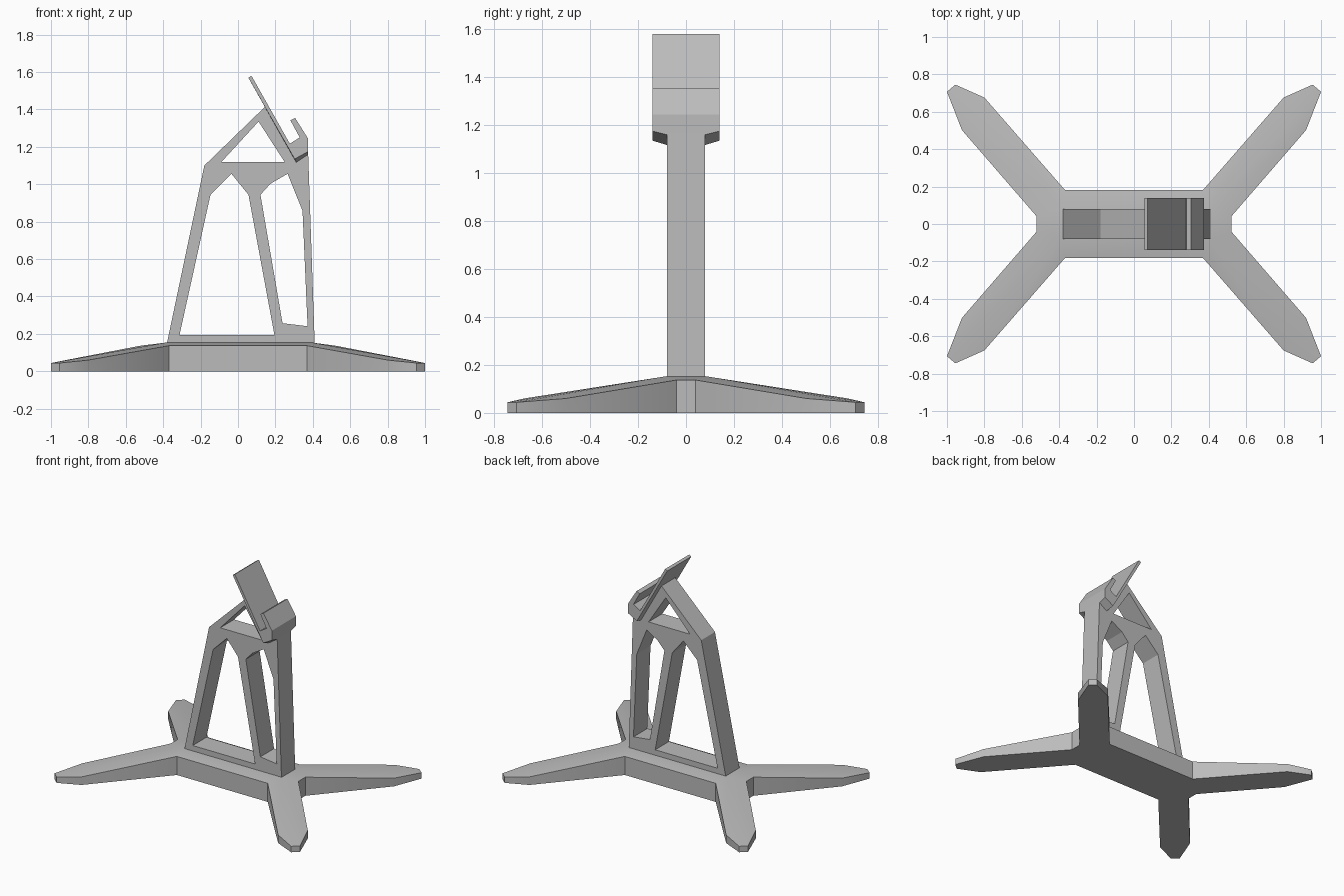
import bpy, bmesh, math

if "Cube" in bpy.data.objects:
    bpy.data.objects.remove(bpy.data.objects["Cube"])

grey = bpy.data.materials.new("plain_grey")
grey.diffuse_color = (0.5, 0.5, 0.5, 1)
grey.use_nodes = True
grey.node_tree.nodes["Principled BSDF"].inputs["Base Color"].default_value = grey.diffuse_color


def add_object(name, bm):
    bmesh.ops.recalc_face_normals(bm, faces=bm.faces)
    mesh = bpy.data.meshes.new(name)
    bm.to_mesh(mesh)
    bm.free()
    mesh.materials.append(grey)
    obj = bpy.data.objects.new(name, mesh)
    bpy.context.collection.objects.link(obj)
    return obj


def loft(bm, rings):
    """Join closed rings of equal length with quads; return the vertex rings."""
    vr = [[bm.verts.new(p) for p in ring] for ring in rings]
    for a, b in zip(vr, vr[1:]):
        for i in range(len(a)):
            j = (i + 1) % len(a)
            bm.faces.new((a[i], a[j], b[j], b[i]))
    return vr


# Base: four-armed foot rising from a thin rim to a raised centre pad
quarter = [(0.52, 0.04, 0.137), (0.92, 0.502, 0.06), (1.0, 0.707, 0.044),
           (0.955, 0.745, 0.044), (0.80, 0.676, 0.06), (0.37, 0.183, 0.137)]
rim, owner = [], []
for k, (sx, sy) in enumerate([(1, 1), (-1, 1), (-1, -1), (1, -1)]):
    pts = quarter if sx * sy > 0 else quarter[::-1]
    rim += [(x * sx, y * sy, z) for x, y, z in pts]
    owner += [k] * len(pts)
bm = bmesh.new()
bottom, top = loft(bm, [[(x, y, 0) for x, y, z in rim], rim])
bm.faces.new(bottom)
pad = [bm.verts.new(p) for p in [(0.40, 0.08, 0.153), (-0.39, 0.08, 0.153),
                                 (-0.39, -0.08, 0.153), (0.40, -0.08, 0.153)]]
bm.faces.new(pad)
for i in range(len(top)):
    j = (i + 1) % len(top)
    a, b = pad[owner[i]], pad[owner[j]]
    bm.faces.new((top[i], top[j], a) if a == b else (top[i], top[j], b, a))
base = add_object("base", bm)
bpy.context.view_layer.objects.active = base
base.select_set(True)
bpy.ops.object.shade_smooth_by_angle(angle=math.radians(30))
base.select_set(False)

# Upright frame: flat truss profile with three openings
outlines = [
    [(-0.38, 0.15), (0.41, 0.15), (0.375, 1.165), (0.31, 1.125), (0.145, 1.415), (-0.18, 1.10)],
    [(-0.313, 0.193), (0.195, 0.193), (0.056, 0.944), (-0.035, 1.056), (-0.147, 0.944)],
    [(0.238, 0.257), (0.372, 0.241), (0.345, 0.858), (0.265, 1.056), (0.174, 1.003), (0.12, 0.944)],
    [(-0.088, 1.12), (0.249, 1.12), (0.11, 1.335)],
]
bm = bmesh.new()
edges = []
for line in outlines:
    vs = [bm.verts.new((x, -0.08, z)) for x, z in line]
    edges += [bm.edges.new((vs[i - 1], vs[i])) for i in range(len(vs))]
bmesh.ops.triangle_fill(bm, edges=edges, use_beauty=True, normal=(0, -1, 0))
solid = bmesh.ops.extrude_face_region(bm, geom=bm.faces[:], use_keep_orig=True)
bmesh.ops.translate(bm, vec=(0, 0.16, 0),
                    verts=[g for g in solid["geom"] if isinstance(g, bmesh.types.BMVert)])
add_object("upright_frame", bm)

# Cradle: tilted back plate with a hooked lip, underside tapering toward the sides
profile = [(0.055, 1.57), (0.072, 1.58), (0.277, 1.217), (0.33, 1.25), (0.28, 1.342),
           (0.305, 1.355), (0.374, 1.245)]


def section(y, right_z, low):
    return [(x, y, z) for x, z in profile + [(0.375, right_z), low]]


wide, deep = (1.175, (0.303, 1.135)), (1.16, (0.311, 1.117))
bm = bmesh.new()
rings = loft(bm, [section(-0.14, *wide), section(-0.08, *deep),
                  section(0.08, *deep), section(0.14, *wide)])
bm.faces.new(rings[0])
bm.faces.new(rings[-1])
add_object("cradle", bm)
